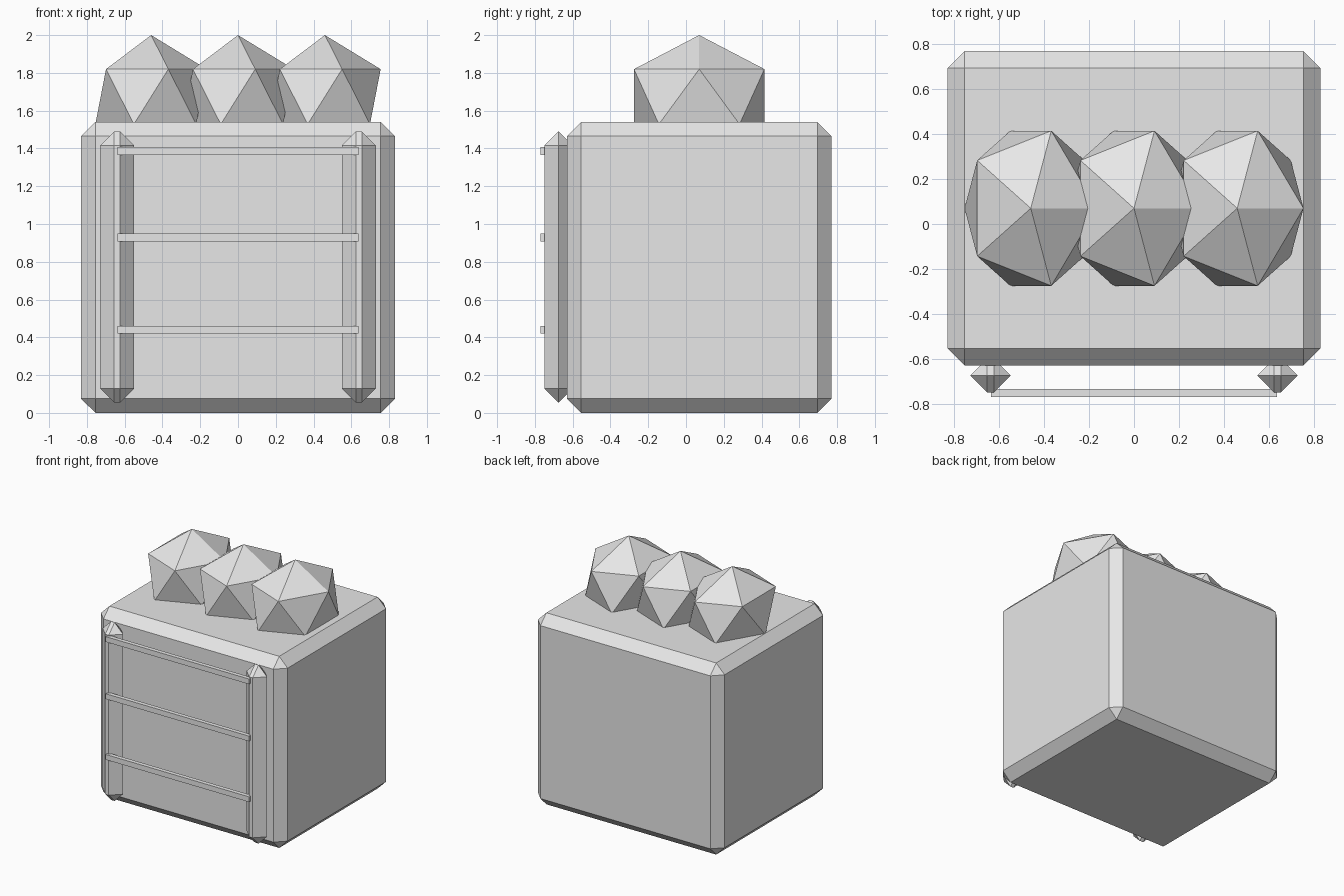
import bpy

cube = bpy.data.objects.get("Cube")
if cube:
    bpy.data.objects.remove(cube, do_unlink=True)

GREY = (0.8, 0.8, 0.8, 1.0)
mat = bpy.data.materials.new("plain_grey")
mat.use_nodes = True
mat.diffuse_color = GREY
mat.node_tree.nodes["Principled BSDF"].inputs["Base Color"].default_value = GREY


def finish(name):
    """Name the new object, apply its scale and give it the material."""
    obj = bpy.context.object
    obj.name = name
    bpy.ops.object.transform_apply(location=False, rotation=False, scale=True)
    obj.data.materials.append(mat)
    return obj


def box(name, centre, size, chamfer=0):
    bpy.ops.mesh.primitive_cube_add(size=1, location=centre)
    bpy.context.object.scale = size
    obj = finish(name)
    if chamfer:
        bevel = obj.modifiers.new("chamfer", 'BEVEL')
        bevel.width = chamfer
        bevel.segments = 1
    return obj


# Chamfered body block
box("body", (0, 0.07, 0.77), (1.66, 1.4, 1.54), 0.075)

# Two upright posts, chamfered almost to a point
for side, x in (("left", 0.64), ("right", -0.64)):
    box(side + "_post", (x, -0.675, 0.772), (0.18, 0.15, 1.435), 0.0745)

# Thin rungs across the posts
for label, z in (("lower", 0.44), ("middle", 0.928), ("upper", 1.387)):
    box(label + "_rung", (0, -0.753, z), (1.276, 0.034, 0.042))

# Row of faceted lumps sunk into the top
for label, x in (("right", -0.46), ("middle", 0), ("left", 0.46)):
    bpy.ops.mesh.primitive_ico_sphere_add(subdivisions=1, radius=1,
                                          location=(x, 0.07, 1.674))
    bpy.context.object.scale = (0.33, 0.406, 0.326)
    finish(label + "_lump")
